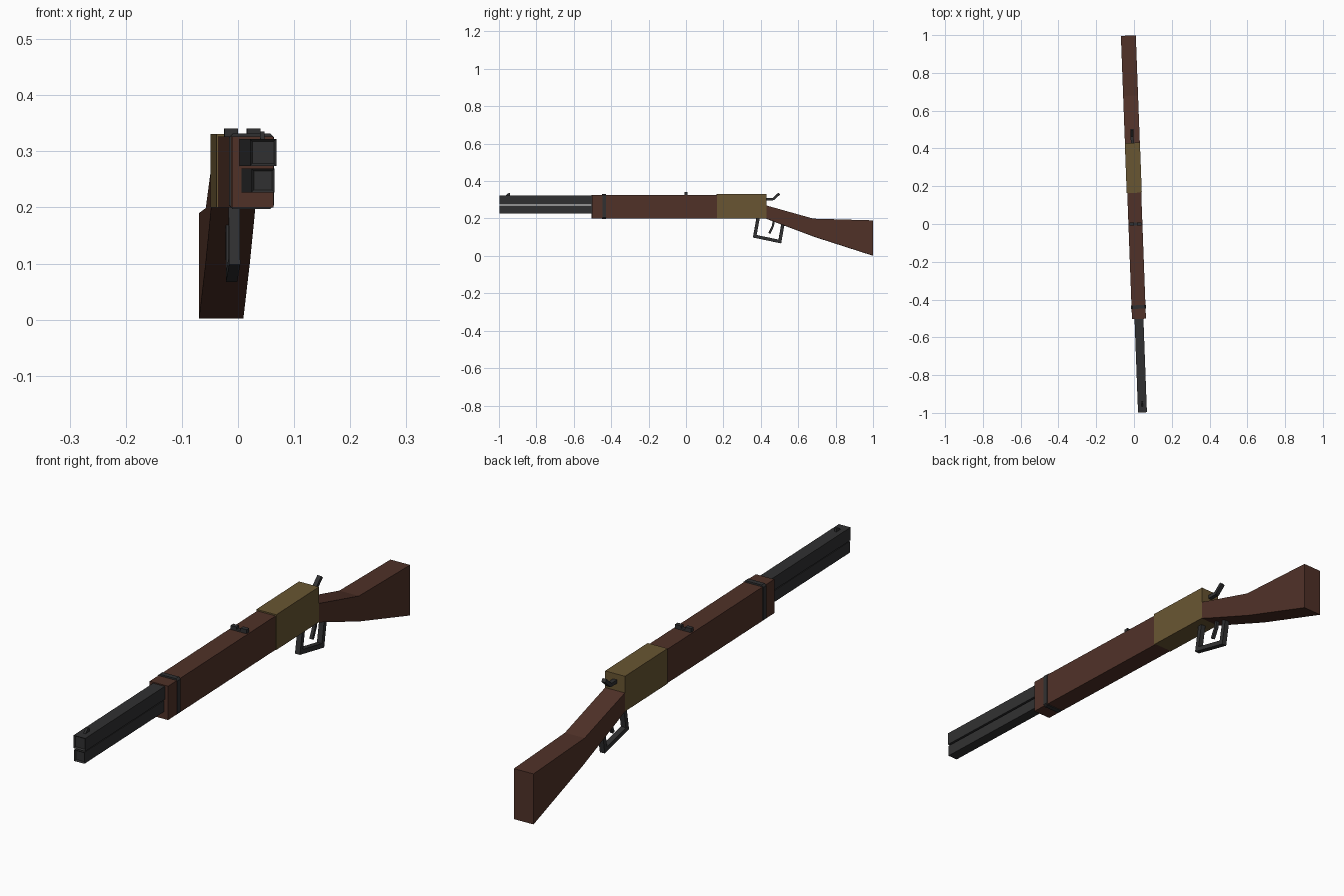
import bpy, bmesh, math
from mathutils import Matrix, Vector

if "Cube" in bpy.data.objects:
    bpy.data.objects.remove(bpy.data.objects["Cube"])


def material(name, rgb):
    m = bpy.data.materials.new(name)
    m.diffuse_color = (*rgb, 1)
    m.use_nodes = True
    m.node_tree.nodes["Principled BSDF"].inputs["Base Color"].default_value = m.diffuse_color
    return m


WOOD = material("dark_wood", (0.080, 0.031, 0.021))
BRASS = material("aged_brass", (0.140, 0.092, 0.032))
STEEL = material("dark_steel", (0.030, 0.030, 0.031))

# The whole model sits slightly turned about z
TURN = Matrix.Translation((0.0075, 0, 0)) @ Matrix.Rotation(0.0375, 4, 'Z')


def finish(bm, name, mat):
    bmesh.ops.recalc_face_normals(bm, faces=bm.faces)
    bm.transform(TURN)
    me = bpy.data.meshes.new(name)
    bm.to_mesh(me)
    bm.free()
    me.materials.append(mat)
    ob = bpy.data.objects.new(name, me)
    bpy.context.collection.objects.link(ob)
    return ob


def add_profile(bm, pts, x0, x1):
    """Extrude a (y, z) outline sideways from x0 to x1."""
    face = bm.faces.new([bm.verts.new((x0, y, z)) for y, z in pts])
    ext = bmesh.ops.extrude_face_region(bm, geom=[face])
    vs = [v for v in ext["geom"] if isinstance(v, bmesh.types.BMVert)]
    bmesh.ops.translate(bm, verts=vs, vec=(x1 - x0, 0, 0))


def slab(name, pts, half, mat):
    bm = bmesh.new()
    add_profile(bm, pts, -half, half)
    return finish(bm, name, mat)


def rect(y0, y1, z0, z1):
    return [(y0, z0), (y1, z0), (y1, z1), (y0, z1)]


def bar(path, t):
    """Outline of a mitred bar of thickness t along an open (y, z) path."""
    p = [Vector(q) for q in path]
    left, right = [], []
    for i, q in enumerate(p):
        a = (q - p[i - 1]).normalized() if i else (p[1] - q).normalized()
        b = (p[i + 1] - q).normalized() if i < len(p) - 1 else a
        n = Vector((-(a + b).y, (a + b).x)).normalized()
        n *= t / 2 / max(0.3, n.dot(Vector((-a.y, a.x))))
        left.append(tuple(q + n))
        right.append(tuple(q - n))
    return left + right[::-1]


# Barrel and magazine tube, each with a sunken square muzzle
def tube(name, half, z0, z1):
    bm = bmesh.new()
    add_profile(bm, rect(-0.998, -0.45, z0, z1), -half, half)
    bmesh.ops.recalc_face_normals(bm, faces=bm.faces)
    muzzle = min(bm.faces, key=lambda f: f.calc_center_median().y)
    bmesh.ops.inset_region(bm, faces=[muzzle], thickness=0.006)
    bmesh.ops.translate(bm, verts=muzzle.verts, vec=(0, 0.006, 0))
    finish(bm, name, STEEL)


tube("barrel", 0.0235, 0.274, 0.322)
tube("magazine_tube", 0.0205, 0.227, 0.269)

# Forearm, receiver and shoulder stock
slab("forearm", rect(-0.503, 0.17, 0.2, 0.326), 0.037, WOOD)
slab("receiver", rect(0.165, 0.43, 0.2, 0.331), 0.040, BRASS)
slab("shoulder_stock", [(0.42, 0.272), (0.68, 0.199), (0.998, 0.19), (0.998, 0.002),
                        (0.69, 0.101), (0.5, 0.172), (0.42, 0.203)], 0.0395, WOOD)

# Barrel band: bevelled ring round the forearm
bm = bmesh.new()
w, c, z0, z1 = 0.040, 0.007, 0.197, 0.332
ring = [(-w, z0 + c), (-w + c, z0), (w - c, z0), (w, z0 + c),
        (w, z1 - c), (w - c, z1), (-w + c, z1), (-w, z1 - c)]
face = bm.faces.new([bm.verts.new((x, -0.449, z)) for x, z in ring])
ext = bmesh.ops.extrude_face_region(bm, geom=[face])
bmesh.ops.translate(bm, vec=(0, 0.019, 0),
                    verts=[v for v in ext["geom"] if isinstance(v, bmesh.types.BMVert)])
finish(bm, "barrel_band", STEEL)

# Rear sight: base with two posts
bm = bmesh.new()
add_profile(bm, rect(-0.008, 0.008, 0.32, 0.332), -0.032, 0.032)
for x0, x1 in ((-0.032, -0.008), (0.008, 0.032)):
    add_profile(bm, rect(-0.008, 0.008, 0.332, 0.341), x0, x1)
finish(bm, "rear_sight", STEEL)

# Front sight blade
slab("front_sight", [(-0.972, 0.318), (-0.94, 0.318), (-0.942, 0.335),
                     (-0.95, 0.335)], 0.004, STEEL)

# Hammer, lever loop and trigger
slab("hammer", bar([(0.41, 0.303), (0.467, 0.304), (0.499, 0.333)], 0.013), 0.008, STEEL)
slab("lever_loop", bar([(0.386, 0.205), (0.368, 0.105), (0.502, 0.077),
                        (0.52, 0.18)], 0.017), 0.010, STEEL)
slab("trigger", bar([(0.472, 0.195), (0.464, 0.158), (0.446, 0.12)], 0.011), 0.006, STEEL)
